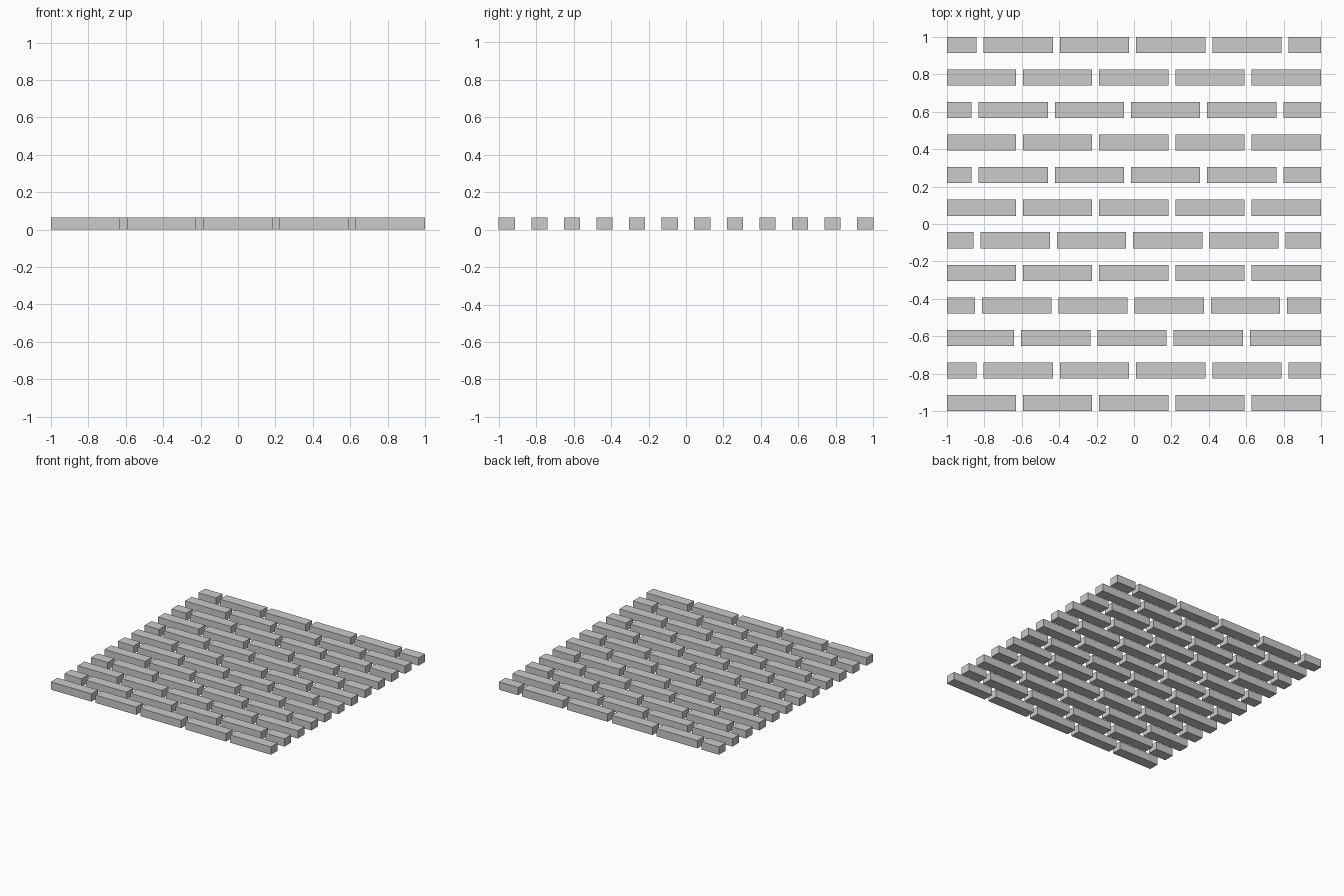
import bpy, bmesh

if "Cube" in bpy.data.objects:
    bpy.data.objects.remove(bpy.data.objects["Cube"])

WIDTH, HEIGHT = 0.086, 0.064      # plank cross-section
LENGTH, PITCH = 0.37, 0.4075      # full plank length and spacing along a row
ROW_STEP = (2 - WIDTH) / 11

# Left end of the second block in each row, front to back
STARTS = [-0.594, -0.804, -0.603, -0.812, -0.594, -0.82,
          -0.594, -0.831, -0.594, -0.831, -0.594, -0.804]


def add_block(bm, x0, x1, y0):
    corners = [(x0, y0), (x1, y0), (x1, y0 + WIDTH), (x0, y0 + WIDTH)]
    face = bm.faces.new([bm.verts.new((x, y, 0)) for x, y in corners])
    ext = bmesh.ops.extrude_face_region(bm, geom=[face], use_keep_orig=True)
    top = [v for v in ext["geom"] if isinstance(v, bmesh.types.BMVert)]
    bmesh.ops.translate(bm, verts=top, vec=(0, 0, HEIGHT))


# Staggered rows of blocks, trimmed at the square outline
for row, start in enumerate(STARTS):
    bm = bmesh.new()
    for i in range(-1, 5):
        x0 = max(-1, start + i * PITCH)
        x1 = min(1, start + i * PITCH + LENGTH)
        if x1 - x0 < 0.02:
            continue
        if 1 - x1 < 0.03:
            x1 = 1
        add_block(bm, x0, x1, -1 + row * ROW_STEP)
    bmesh.ops.recalc_face_normals(bm, faces=bm.faces)
    mesh = bpy.data.meshes.new(f"brick_row_{row + 1}")
    bm.to_mesh(mesh)
    bm.free()
    bpy.context.collection.objects.link(bpy.data.objects.new(mesh.name, mesh))
